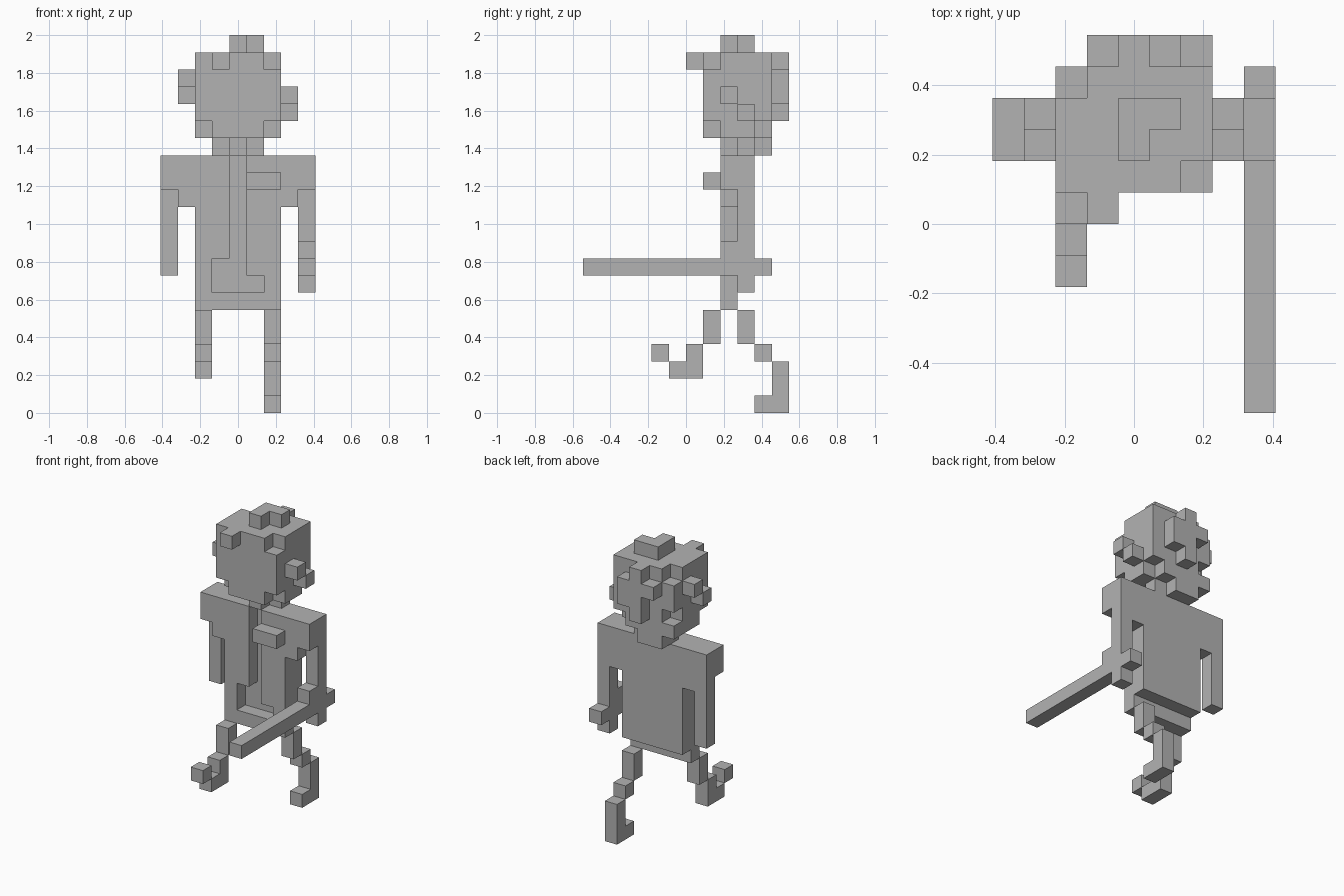
import bpy
import bmesh
from mathutils import Vector

cube = bpy.data.objects.get("Cube")
if cube:
    bpy.data.objects.remove(cube, do_unlink=True)

UNIT = 2 / 22                       # edge length of one block
CENTRE = Vector((4.5, 6, 0))        # middle of the block grid

grey = bpy.data.materials.new("plain grey")
grey.use_nodes = True
colour = (0.45, 0.45, 0.45, 1)
grey.diffuse_color = colour
grey.node_tree.nodes["Principled BSDF"].inputs["Base Color"].default_value = colour

parts = {}


def blocks(low, high):
    """All block cells from the low corner up to the high corner."""
    return {(x, y, z)
            for x in range(low[0], high[0])
            for y in range(low[1], high[1])
            for z in range(low[2], high[2])}


def add(part, low, high):
    parts.setdefault(part, set()).update(blocks(low, high))


def carve(part, low, high):
    parts[part] -= blocks(low, high)


# Head with cut corners
add("head", (2, 7, 16), (7, 11, 21))
for side in (2, 6):
    carve("head", (side, 7, 16), (side + 1, 8, 17))
carve("head", (6, 7, 20), (7, 8, 21))
carve("head", (6, 10, 16), (7, 11, 17))
carve("head", (2, 10, 17), (3, 11, 18))
carve("head", (2, 10, 20), (3, 11, 21))

# Hair: top tuft, forelock and locks at the back
add("top_tuft", (4, 9, 21), (6, 10, 22))
add("top_tuft", (4, 8, 21), (5, 9, 22))
add("forelock", (3, 6, 20), (4, 7, 21))
add("back_hair", (4, 11, 17), (5, 12, 21))
add("back_hair", (5, 11, 18), (6, 12, 20))
add("back_hair", (3, 11, 19), (4, 12, 20))

# Ears, each made of two diagonal blocks
add("right_ear", (1, 8, 18), (2, 9, 19))
add("right_ear", (1, 9, 19), (2, 10, 20))
add("left_ear", (7, 8, 18), (8, 9, 19))
add("left_ear", (7, 9, 17), (8, 10, 18))

# Neck
add("neck", (3, 9, 15), (5, 11, 16))
add("neck", (4, 8, 15), (5, 9, 16))
add("neck", (5, 9, 15), (6, 10, 16))

# Torso with the open front recessed, chest pocket and hips
add("torso", (2, 8, 7), (7, 10, 15))
carve("torso", (4, 8, 7), (5, 9, 15))
carve("torso", (3, 8, 7), (4, 9, 9))
carve("torso", (5, 8, 7), (6, 9, 8))
add("chest_pocket", (5, 7, 13), (7, 8, 14))
add("hips", (2, 8, 6), (7, 9, 7))

# Sleeves on both sides
for side, inner, outer in (("right", 1, 0), ("left", 7, 8)):
    add(side + "_sleeve", (inner, 8, 12), (inner + 1, 10, 15))
    add(side + "_sleeve", (outer, 8, 13), (outer + 1, 10, 15))

# Arms, gripping hand and staff
add("right_arm", (0, 9, 8), (1, 10, 13))
add("left_arm", (8, 9, 10), (9, 10, 13))
add("left_hand", (8, 8, 9), (9, 10, 10))
add("left_hand", (8, 9, 7), (9, 10, 8))
add("staff", (8, 0, 8), (9, 11, 9))

# Right leg swinging forward, left leg trailing
add("right_leg", (2, 7, 4), (3, 8, 6))
add("right_leg", (2, 6, 2), (3, 7, 4))
add("right_foot", (2, 5, 2), (3, 6, 3))
add("right_foot", (2, 4, 3), (3, 5, 4))
add("left_leg", (6, 9, 4), (7, 10, 6))
add("left_leg", (6, 10, 3), (7, 11, 4))
add("left_leg", (6, 11, 0), (7, 12, 3))
add("left_foot", (6, 10, 0), (7, 11, 1))

solid = set().union(*parts.values())


def build(name, cells):
    """Skin a set of blocks, leaving out faces hidden between blocks."""
    bm = bmesh.new()
    for cell in sorted(cells):
        for axis in range(3):
            for step in (-1, 1):
                beside = list(cell)
                beside[axis] += step
                if tuple(beside) in solid:
                    continue
                corners = []
                for u, v in ((0, 0), (1, 0), (1, 1), (0, 1)):
                    corner = Vector(cell)
                    corner[axis] += max(step, 0)
                    corner[(axis + 1) % 3] += u
                    corner[(axis + 2) % 3] += v
                    corners.append(bm.verts.new((corner - CENTRE) * UNIT))
                bm.faces.new(corners[::step])
    bmesh.ops.remove_doubles(bm, verts=bm.verts, dist=UNIT / 100)
    mesh = bpy.data.meshes.new(name)
    bm.to_mesh(mesh)
    bm.free()
    mesh.materials.append(grey)
    obj = bpy.data.objects.new(name, mesh)
    bpy.context.collection.objects.link(obj)


for part_name, part_cells in parts.items():
    build(part_name, part_cells)
